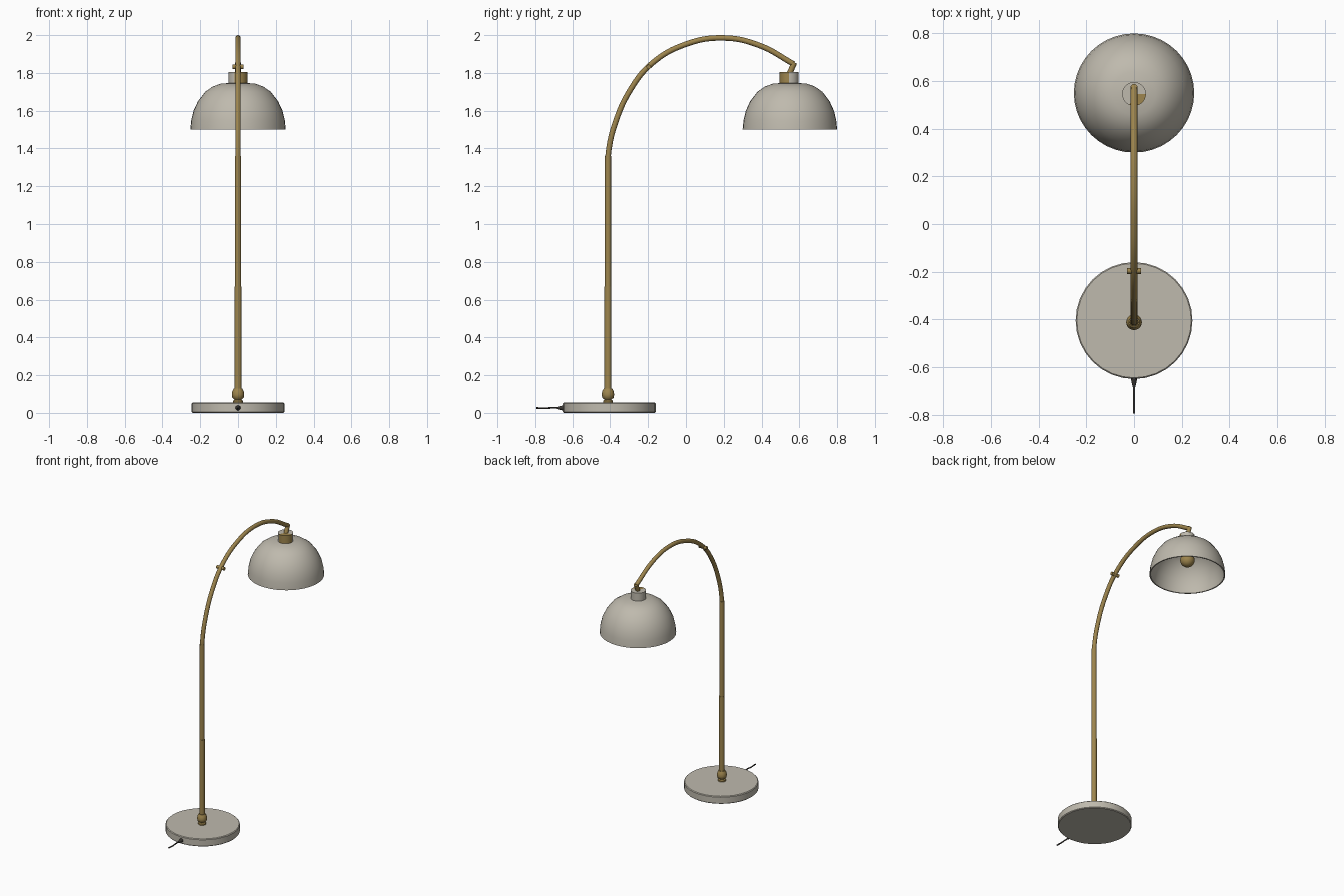
import bpy, bmesh, math
from mathutils import Vector

cube = bpy.data.objects.get("Cube")
if cube:
    bpy.data.objects.remove(cube, do_unlink=True)


def material(name, rgb):
    m = bpy.data.materials.new(name)
    m.use_nodes = True
    m.diffuse_color = (*rgb, 1)
    m.node_tree.nodes["Principled BSDF"].inputs["Base Color"].default_value = (*rgb, 1)
    return m


GREY = material("warm grey", (0.52, 0.49, 0.42))
BRASS = material("brass", (0.34, 0.235, 0.075))
DARK = material("dark cord", (0.045, 0.04, 0.035))


def finish(obj, mats, angle=40):
    for m in mats:
        obj.data.materials.append(m)
    bpy.ops.object.select_all(action='DESELECT')
    obj.select_set(True)
    bpy.context.view_layer.objects.active = obj
    bpy.ops.object.shade_smooth_by_angle(angle=math.radians(angle))
    return obj


def lathe(name, profile, y, mats, sides=32, x_scale=1.0):
    """Spin (radius, height) points around the vertical; radius 0 closes an end."""
    bm = bmesh.new()
    verts = [bm.verts.new((r, 0, z)) for r, z in profile]
    edges = [bm.edges.new(pair) for pair in zip(verts, verts[1:])]
    bmesh.ops.spin(bm, geom=verts + edges, axis=(0, 0, 1), cent=(0, 0, 0),
                   angle=math.tau, steps=sides, use_duplicate=False)
    bmesh.ops.remove_doubles(bm, verts=bm.verts, dist=1e-4)
    bmesh.ops.recalc_face_normals(bm, faces=bm.faces)
    mesh = bpy.data.meshes.new(name)
    bm.to_mesh(mesh)
    bm.free()
    obj = bpy.data.objects.new(name, mesh)
    bpy.context.collection.objects.link(obj)
    obj.location.y = y
    obj.scale.x = x_scale
    return finish(obj, mats)


def tube(name, points, radius, mat, sides=4):
    """Round tube through (y, z) points, with smooth bends."""
    curve = bpy.data.curves.new(name, 'CURVE')
    curve.dimensions = '3D'
    curve.bevel_depth = radius
    curve.bevel_resolution = sides
    curve.resolution_u = 8
    curve.use_fill_caps = True
    spline = curve.splines.new('BEZIER')
    spline.bezier_points.add(len(points) - 1)
    for bp, (y, z) in zip(spline.bezier_points, points):
        bp.co = (0, y, z)
        bp.handle_left_type = bp.handle_right_type = 'AUTO'
    obj = bpy.data.objects.new(name, curve)
    bpy.context.collection.objects.link(obj)
    bpy.ops.object.select_all(action='DESELECT')
    obj.select_set(True)
    bpy.context.view_layer.objects.active = obj
    bpy.ops.object.convert(target='MESH')
    return finish(bpy.context.object, [mat], 50)


def rod(name, start, end, r1, r2, mat, sides=16):
    a, b = Vector(start), Vector(end)
    bpy.ops.mesh.primitive_cone_add(vertices=sides, radius1=r1, radius2=r2,
                                    depth=(b - a).length, location=(a + b) / 2)
    obj = bpy.context.object
    obj.name = name
    obj.rotation_euler = (b - a).to_track_quat('Z', 'Y').to_euler()
    return finish(obj, [mat])


BASE_Y, SHADE_Y = -0.405, 0.55
POLE_Y = -0.412

# Round base plate
lathe("base", [(0, 0), (0.24, 0), (0.245, 0.005), (0.245, 0.05),
               (0.24, 0.055), (0, 0.055)], BASE_Y, [GREY])

# Ball-shaped collar at the foot of the pole
lathe("pole_collar", [(0, 0.05), (0.026, 0.05), (0.026, 0.064), (0.018, 0.07),
                      (0.03, 0.08), (0.033, 0.097), (0.03, 0.115),
                      (0.022, 0.13), (0, 0.132)], POLE_Y, [BRASS], 20)

# Upright pole in two lengths, then the arched arm
rod("lower_pole", (0, POLE_Y, 0.06), (0, POLE_Y, 0.67), 0.0185, 0.0185, BRASS)
rod("upper_pole", (0, POLE_Y, 0.66), (0, POLE_Y, 1.36), 0.017, 0.0165, BRASS)
tube("arched_arm", [(POLE_Y, 1.32), (-0.408, 1.39), (-0.375, 1.53), (-0.295, 1.708),
                    (-0.18, 1.85), (0, 1.952), (0.2, 1.985), (0.39, 1.945),
                    (0.57, 1.847)], 0.0145, BRASS)

# Cross screw on the arm
rod("arm_screw", (-0.03, -0.197, 1.832), (0.03, -0.197, 1.832), 0.012, 0.012, BRASS, 12)

# Bent end of the arm leading into the shade holder
rod("arm_end", (0, 0.574, 1.855), (0, 0.545, 1.79), 0.015, 0.015, BRASS)

# Two-tone holder: brass on one front quarter, grey elsewhere
holder = lathe("shade_holder", [(0, 1.735), (0.05, 1.735), (0.05, 1.804), (0, 1.804)],
               0.546, [GREY, BRASS], 32)
toward = Vector((math.cos(math.radians(-55)), math.sin(math.radians(-55)), 0))
for face in holder.data.polygons:
    c = face.center.copy()
    c.z = 0
    if c.length > 0 and c.normalized().dot(toward) > math.cos(math.radians(57)):
        face.material_index = 1

# Hollow dome shade with a thin wall
outer = [(0.25, 1.5), (0.245, 1.55), (0.233, 1.6), (0.21, 1.65), (0.172, 1.7),
         (0.132, 1.728), (0.09, 1.743), (0, 1.75)]
inner = [(max(r - 0.008, 0), z - 0.008 if z > 1.5 else z) for r, z in outer]
lathe("shade", inner[::-1] + outer, SHADE_Y, [GREY], 40, 1.01)

# Bulb and its socket inside the shade
lathe("bulb_socket", [(0, 1.74), (0.03, 1.74), (0.03, 1.65), (0, 1.65)], SHADE_Y, [BRASS], 20)
ball = [(0.048 * math.sin(a), 1.612 - 0.048 * math.cos(a))
        for a in (math.pi * i / 12 for i in range(13))]
lathe("bulb", ball, SHADE_Y, [BRASS], 24)

# Power cord with its strain relief at the back of the base
rod("cord_relief", (0, -0.635, 0.026), (0, -0.685, 0.026), 0.017, 0.005, DARK, 12)
tube("power_cord", [(-0.67, 0.026), (-0.71, 0.027), (-0.75, 0.024), (-0.795, 0.026)],
     0.0045, DARK, 2)
